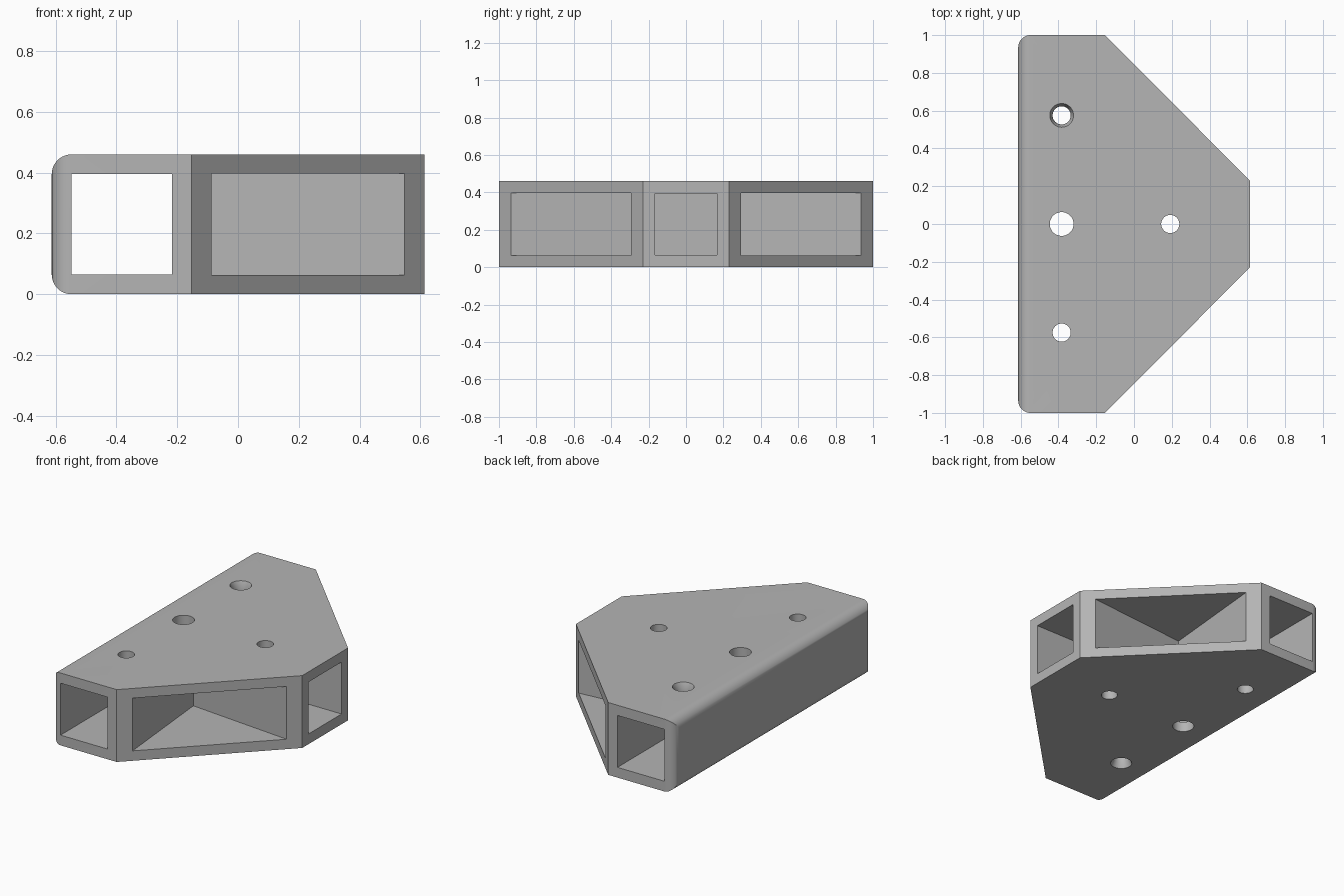
import bpy
import bmesh
from math import sin, cos, pi
from mathutils import Vector

old = bpy.data.objects.get("Cube")
if old:
    bpy.data.objects.remove(old, do_unlink=True)

L, W, H = 0.613, 1.0, 0.46      # half width, half length, height
WALL, R = 0.065, 0.065          # wall thickness, corner radius
TUBE = 0.23                     # half of the outer tube size
INNER = TUBE - WALL             # half of the channel opening
AXIS = -L + TUBE                # centre line of the long channel
SIDE = AXIS + TUBE              # outer wall of the long channel

material = bpy.data.materials.new("plain grey")
material.use_nodes = True
grey = (0.46, 0.46, 0.46, 1)
material.diffuse_color = grey
material.node_tree.nodes["Principled BSDF"].inputs["Base Color"].default_value = grey


def make_object(name, bm):
    bmesh.ops.recalc_face_normals(bm, faces=bm.faces)
    mesh = bpy.data.meshes.new(name)
    bm.to_mesh(mesh)
    bm.free()
    mesh.materials.append(material)
    obj = bpy.data.objects.new(name, mesh)
    bpy.context.collection.objects.link(obj)
    return obj


def prism(name, outline, low, high, along_y=False):
    """Extrude a flat outline upwards, or along y."""
    bm = bmesh.new()
    place = (lambda a, b, t: (a, t, b)) if along_y else (lambda a, b, t: (a, b, t))
    face = bm.faces.new([bm.verts.new(place(a, b, low)) for a, b in outline])
    extruded = bmesh.ops.extrude_face_region(bm, geom=[face])["geom"]
    moved = [g for g in extruded if isinstance(g, bmesh.types.BMVert)]
    bmesh.ops.translate(bm, verts=moved, vec=Vector(place(0, 0, high - low)))
    return make_object(name, bm)


def box(name, x0, x1, y0, y1, z0, z1):
    return prism(name, [(x0, y0), (x1, y0), (x1, y1), (x0, y1)], z0, z1)


def cone(name, x, y, z0, z1, r0, r1):
    bm = bmesh.new()
    bmesh.ops.create_cone(bm, cap_ends=True, segments=48, radius1=r0, radius2=r1, depth=z1 - z0)
    bmesh.ops.translate(bm, verts=bm.verts, vec=(x, y, (z0 + z1) / 2))
    return make_object(name, bm)


def combine(target, tool, operation):
    mod = target.modifiers.new("cut", "BOOLEAN")
    mod.object, mod.operation, mod.solver = tool, operation, "EXACT"
    evaluated = target.evaluated_get(bpy.context.evaluated_depsgraph_get())
    mesh = bpy.data.meshes.new_from_object(evaluated)
    target.modifiers.clear()
    target.data = mesh
    bpy.data.objects.remove(tool, do_unlink=True)


def arc(cx, cy, start, steps=10):
    """Quarter circle, counter-clockwise."""
    return [(cx + R * cos(start + pi / 2 * i / steps), cy + R * sin(start + pi / 2 * i / steps))
            for i in range(steps + 1)]


# Body: tapered plan with rounded rear corners
plan = [(SIDE, -W), (L, -TUBE), (L, TUBE), (SIDE, W)]
plan += arc(-L + R, W - R, pi / 2) + arc(-L + R, -W + R, pi)
bracket = prism("corner_bracket", plan, 0, H)

# Long edges rounded on the closed side
profile = [(L + 0.1, 0), (L + 0.1, H)]
profile += arc(-L + R, H - R, pi / 2) + arc(-L + R, R, pi)
combine(bracket, prism("edge_profile", profile, -W - 0.1, W + 0.1, True), "INTERSECT")

# Long channel and the branch channel
low, high = H / 2 - INNER, H / 2 + INNER
combine(bracket, box("long_channel", AXIS - INNER, AXIS + INNER, -W - 0.1, W + 0.1, low, high), "DIFFERENCE")
combine(bracket, box("branch_channel", AXIS, L + 0.1, -INNER, INNER, low, high), "DIFFERENCE")

# Triangular pockets behind the slanted faces
for s in (-1, 1):
    near = (SIDE + WALL, s * (W - WALL))
    far = (L - WALL, s * (TUBE + WALL))
    out = [(x + 0.05, y + s * 0.05) for x, y in (near, far)]
    pocket = prism("pocket", [(SIDE, s * TUBE), near, out[0], out[1], far], 0.063, 0.398)
    combine(bracket, pocket, "DIFFERENCE")

# Screw holes through both plates
SMALL, LARGE, STEP = 0.048, 0.063, 0.575
holes = [(AXIS, 0, LARGE), (AXIS + STEP, 0, SMALL), (AXIS, STEP, SMALL), (AXIS, -STEP, SMALL)]
for x, y, r in holes:
    combine(bracket, cone("hole", x, y, -0.1, H + 0.1, r, r), "DIFFERENCE")

# Countersinks: one from above, one from below
SINK = 0.035
grow = LARGE + (LARGE - SMALL)
combine(bracket, cone("sink_top", AXIS, STEP, H - SINK, H + SINK, SMALL, grow), "DIFFERENCE")
combine(bracket, cone("sink_bottom", AXIS, -STEP, -SINK, SINK, grow, SMALL), "DIFFERENCE")

# Smooth rounds, crisp edges
bpy.ops.object.select_all(action="DESELECT")
bracket.select_set(True)
bpy.context.view_layer.objects.active = bracket
bpy.ops.object.shade_smooth_by_angle(angle=pi / 6)
